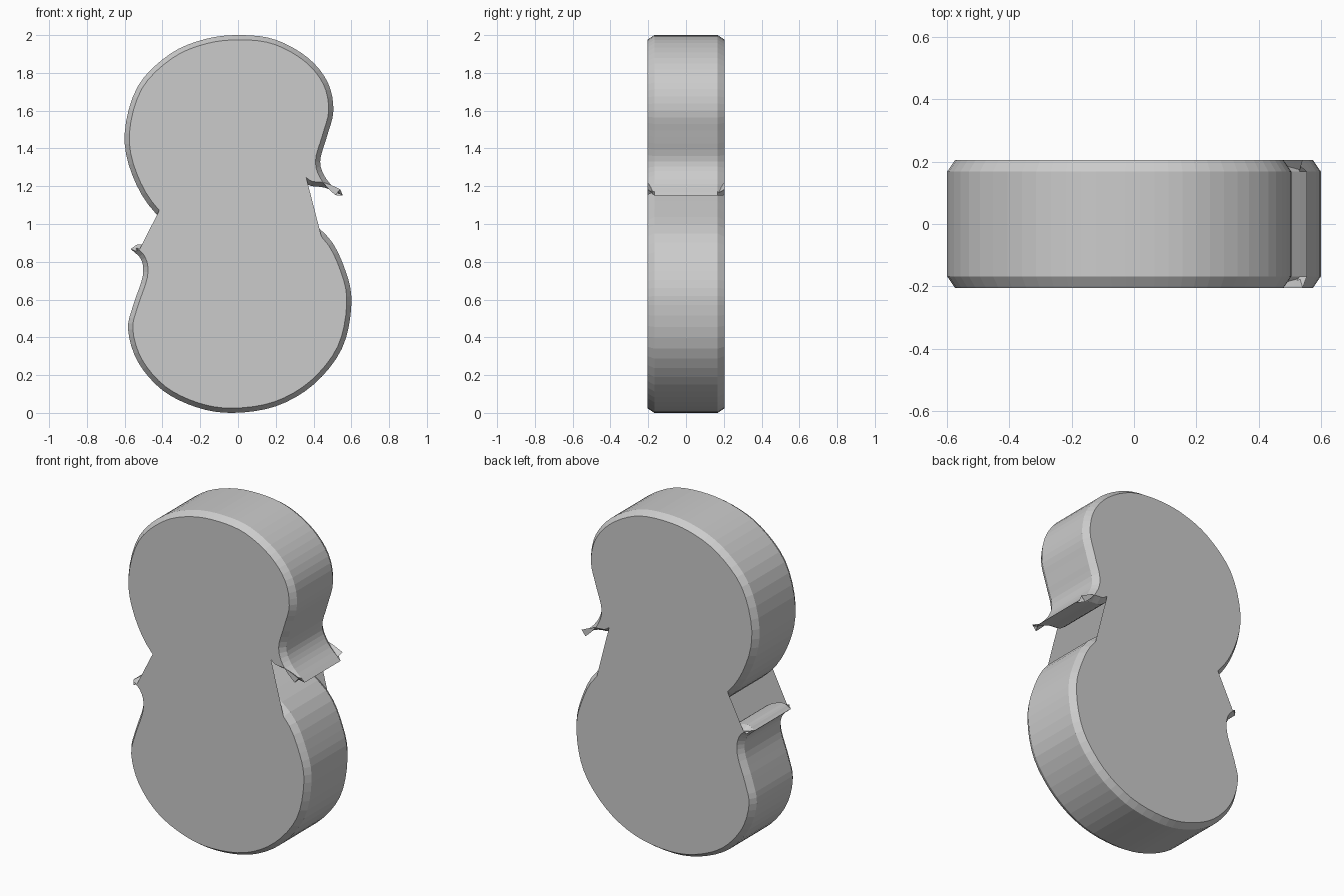
import bpy, bmesh
from mathutils import Vector

if "Cube" in bpy.data.objects:
    bpy.data.objects.remove(bpy.data.objects["Cube"])

STEPS = 4        # subdivisions per control span
Y_FACE, Y_WALL, INSET = 0.205, 0.168, 0.025


def spline(points, first_shown, last_shown):
    """Smooth path through points; returns (point, is_on_cap_rim) without the final point."""
    p = [Vector(q) for q in points]
    p = [2 * p[0] - p[1]] + p + [2 * p[-1] - p[-2]]
    out = []
    for i in range(1, len(p) - 2):
        a, b, c, d = p[i - 1:i + 3]
        for s in range(STEPS):
            t = s / STEPS
            q = 0.5 * (2 * b + (c - a) * t + (2 * a - 5 * b + 4 * c - d) * t ** 2
                       + (3 * b - a - 3 * c + d) * t ** 3)
            out.append((q, first_shown <= i - 1 + t <= last_shown))
    return out


# Upper lobe from the right tip to the left waist, then the hidden inner curve
upper = [(.555, 1.15), (.47, 1.235), (.435, 1.33), (.47, 1.46), (.505, 1.6), (.475, 1.75),
         (.37, 1.88), (.2, 1.975), (.02, 2), (-.17, 1.98), (-.36, 1.9), (-.53, 1.73),
         (-.6, 1.48), (-.56, 1.26), (-.435, 1.055),
         (-.2, .88), (.05, .74), (.2, .55), (.1, .36), (-.1, .34), (-.26, .5), (-.36, .8)]
# Top of the lower left terminal
lower_end = [(-.36, .8), (-.43, .86), (-.52, .892), (-.568, .868)]
# Lower lobe from the left tip to the right waist, then the hidden inner curve
lower = [(-.568, .868), (-.512, .81), (-.505, .72), (-.555, .57), (-.582, .44), (-.53, .27),
         (-.4, .12), (-.22, .03), (-.03, 0), (.2, .035), (.4, .15), (.55, .34),
         (.6, .57), (.57, .75), (.46, .95),
         (.2, 1.12), (-.05, 1.27), (-.2, 1.45), (-.1, 1.64), (.1, 1.66), (.24, 1.5), (.34, 1.23)]
# Underside of the upper right terminal
upper_end = [(.34, 1.23), (.385, 1.202), (.46, 1.192), (.555, 1.15)]

loop = (spline(upper, 0, 14) + spline(lower_end, 2, 3)
        + spline(lower, 0, 14) + spline(upper_end, 0, 3))
outline = [q for q, _ in loop]
n = len(outline)

# Mitred inward offset for the chamfered rim
rim = []
for i, q in enumerate(outline):
    d1 = (q - outline[i - 1]).normalized()
    d2 = (outline[(i + 1) % n] - q).normalized()
    n1, n2 = Vector((-d1.y, d1.x)), Vector((-d2.y, d2.x))
    m = (n1 + n2).normalized()
    rim.append(q + m * INSET / max(m.dot(n1), 0.4))

bm = bmesh.new()


def ring(points, y):
    return [bm.verts.new((p.x, y, p.y)) for p in points]


# Winding side wall with chamfers front and back
rings = [ring(rim, -Y_FACE), ring(outline, -Y_WALL), ring(outline, Y_WALL), ring(rim, Y_FACE)]
for a, b in zip(rings, rings[1:]):
    for i in range(n):
        j = (i + 1) % n
        bm.faces.new((a[j], a[i], b[i], b[j]))

# Flat front and back plates bridging the two side notches
shown = [i for i in range(n) if loop[i][1]]
bm.faces.new([rings[0][i] for i in shown])
bm.faces.new([rings[3][i] for i in reversed(shown)])

mesh = bpy.data.meshes.new("curved_slab")
bm.to_mesh(mesh)
bm.free()
slab = bpy.data.objects.new("curved_slab", mesh)
bpy.context.collection.objects.link(slab)
